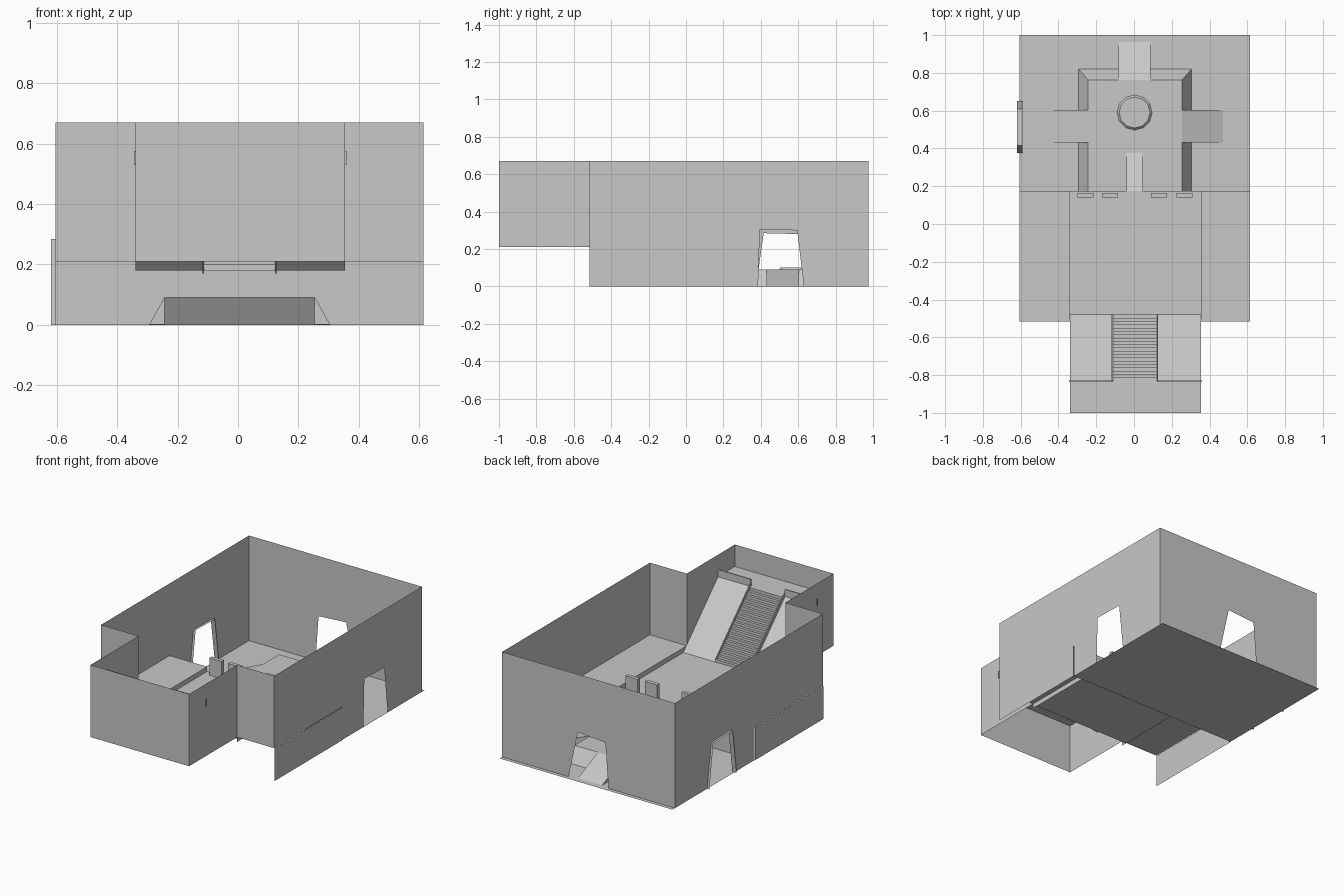
import bpy
import bmesh
import math

cube = bpy.data.objects.get("Cube")
if cube:
    bpy.data.objects.remove(cube, do_unlink=True)

grey = bpy.data.materials.new("plain_grey")
grey.use_nodes = True
COLOUR = (0.58, 0.58, 0.58, 1)
grey.diffuse_color = COLOUR
grey.node_tree.nodes["Principled BSDF"].inputs["Base Color"].default_value = COLOUR

# Main dimensions
LEFT, RIGHT = 0.615, -0.605
BACK, STEP, FRONT, ALCOVE = 0.975, 0.175, -0.515, -1.0
TOP, SIDE_Z, MID_Z, DECK_Z, LANDING_Z = 0.67, 0.21, 0.18, 0.09, 0.53
A_R, A_L = -0.34, 0.355
S_R, S_L = -0.115, 0.125
STAIR_Y, STAIR_END = -0.48, -0.83


def sheet(name, polygons):
    """Thin surface made from a list of polygons."""
    bm = bmesh.new()
    for poly in polygons:
        bm.faces.new([bm.verts.new(p) for p in poly])
    bmesh.ops.remove_doubles(bm, verts=bm.verts, dist=1e-5)
    mesh = bpy.data.meshes.new(name)
    bm.to_mesh(mesh)
    bm.free()
    ob = bpy.data.objects.new(name, mesh)
    bpy.context.collection.objects.link(ob)
    mesh.materials.append(grey)
    return ob


def floor(name, x0, x1, y0, y1, z):
    return sheet(name, [[(x0, y0, z), (x1, y0, z), (x1, y1, z), (x0, y1, z)]])


def wall_x(name, x, outline):
    return sheet(name, [[(x, y, z) for y, z in outline]])


def wall_y(name, y, outline):
    return sheet(name, [[(x, y, z) for x, z in outline]])


def rect(a, b, z0, z1):
    return [(a, z0), (b, z0), (b, z1), (a, z1)]


def notched(a, b, z0, z1, notch):
    """Rectangle with an opening cut into its lower edge."""
    return [(a, z0)] + notch + [(b, z0), (b, z1), (a, z1)]


def box(name, x0, x1, y0, y1, z0, z1):
    ob = sheet(name, [])
    bm = bmesh.new()
    bmesh.ops.create_cube(bm, size=1)
    for v in bm.verts:
        v.co = (x1 if v.co.x > 0 else x0, y1 if v.co.y > 0 else y0,
                z1 if v.co.z > 0 else z0)
    bm.to_mesh(ob.data)
    bm.free()
    return ob


def sweep(name, profile, x0, x1):
    """Ribbon of (y, z) points carried across x."""
    return sheet(name, [[(x0, *p), (x1, *p), (x1, *q), (x0, *q)]
                        for p, q in zip(profile, profile[1:])])


def ramp(name, high, low, side, z_high, z_low):
    """Sloped face with two triangular sides; side is the half-width vector."""
    def at(p, s, z):
        return (p[0] + s * side[0], p[1] + s * side[1], z)
    faces = [[at(high, -1, z_high), at(high, 1, z_high),
              at(low, 1, z_low), at(low, -1, z_low)]]
    for s in (-1, 1):
        faces.append([at(high, s, z_high), at(low, s, z_low), at(high, s, z_low)])
    return sheet(name, faces)


# Floors on each level
floor("rear_floor", RIGHT, LEFT, STEP, 1.0, 0)
floor("middle_floor", A_R, A_L, STAIR_Y, STEP, MID_Z)
for name, x0, x1, edge in (("right", RIGHT, A_R, A_R), ("left", A_L, LEFT, A_L)):
    floor(name + "_side_floor", x0, x1, FRONT, STEP, SIDE_Z)
    wall_x(name + "_floor_edge", edge, rect(FRONT, STEP, MID_Z, SIDE_Z))
    wall_y(name + "_front_wall", FRONT, rect(x0, x1, SIDE_Z, TOP))
    wall_x(name + "_alcove_wall", edge, rect(ALCOVE, FRONT, SIDE_Z, TOP))
wall_y("alcove_front_wall", ALCOVE, rect(A_R, A_L, SIDE_Z, TOP))

# Outer walls with tapered doorways
left_door = [(0.385, 0), (0.395, 0.305), (0.595, 0.3), (0.63, 0)]
right_door = [(0.375, 0), (0.415, 0.285), (0.61, 0.28), (0.65, 0)]
back_door = [(-0.136, 0), (-0.114, 0.287), (0.08, 0.3), (0.146, 0)]
for name, x, door in (("left", LEFT, left_door), ("right", RIGHT, right_door)):
    wall_x(name + "_wall", x, [(FRONT, SIDE_Z), (STEP, SIDE_Z)]
           + notched(STEP, BACK, 0, TOP, door)[:-1] + [(FRONT, TOP)])
    out = x + math.copysign(0.003, x)
    wall_x(name + "_lower_panel", out, rect(FRONT, STEP, 0, SIDE_Z))
wall_y("back_wall", BACK, notched(RIGHT, LEFT, 0, TOP, back_door))
sheet("right_door_frame", [[(-0.62, *p), (-0.59, *p), (-0.59, *q), (-0.62, *q)]
                           for p, q in zip(right_door, right_door[1:])])

# Retaining wall below the step
D_R, D_L, D_BACK, INSET = -0.293, 0.304, 0.82, 0.05
step_notch = [(D_R, 0), (D_R + INSET, DECK_Z), (D_L - INSET, DECK_Z), (D_L, 0)]
wall_y("step_wall", STEP, [(RIGHT, 0)] + step_notch + [
    (LEFT, 0), (LEFT, SIDE_Z), (A_L, SIDE_Z), (A_L, MID_Z),
    (A_R, MID_Z), (A_R, SIDE_Z), (RIGHT, SIDE_Z)])

# Raised deck with sloped sides
low = [(D_R, STEP, 0), (D_R, D_BACK, 0), (D_L, D_BACK, 0), (D_L, STEP, 0)]
i_r, i_l, i_b = D_R + INSET, D_L - INSET, D_BACK - INSET - 0.008
high = [(i_r, STEP, DECK_Z), (i_r, i_b, DECK_Z), (i_l, i_b, DECK_Z), (i_l, STEP, DECK_Z)]
sheet("raised_deck", [high] + [[low[i], low[i + 1], high[i + 1], high[i]]
                               for i in range(3)])

# Ramps leading off the deck
ramp("right_ramp", (i_r, 0.517), (-0.44, 0.517), (0, 0.086), DECK_Z, 0.001)
ramp("left_ramp", (i_l, 0.517), (0.47, 0.517), (0, 0.086), DECK_Z, 0.001)
ramp("back_ramp", (0.003, i_b), (0.003, 0.963), (0.085, 0), DECK_Z, 0.001)
ramp("front_ramp", (0.003, STEP), (0.003, 0.375), (0.042, 0), MID_Z, DECK_Z)

# Round dais
bpy.ops.mesh.primitive_cone_add(vertices=12, radius1=0.093, radius2=0.082,
                                depth=0.012, location=(0.003, 0.59, DECK_Z + 0.006))
dais = bpy.context.object
dais.name = "round_dais"
dais.data.materials.append(grey)

# Low parapet blocks along the step
for i, x in enumerate((-0.3, -0.17, 0.09, 0.225)):
    box("parapet_block_%d" % (i + 1), x, x + 0.085, 0.14, 0.165, MID_Z, 0.29)

# Staircase between two slopes, with thin kerbs
COUNT = 20
rise, run = (LANDING_Z - MID_Z) / COUNT, (STAIR_END - STAIR_Y) / COUNT
steps = [(STAIR_Y, MID_Z)]
for i in range(COUNT):
    y, z = STAIR_Y + run * i, MID_Z + rise * (i + 1)
    steps += [(y, z), (y + run, z)]
sweep("stairs", steps, S_R, S_L)
slope = [(STAIR_Y, MID_Z), (STAIR_END, LANDING_Z)]
for name, x0, x1, kerb in (("right", A_R, S_R, S_R), ("left", S_L, A_L, S_L)):
    sweep(name + "_slope", slope, x0, x1)
    loop = [(STAIR_Y, MID_Z - 0.01), (STAIR_Y, MID_Z + 0.025),
            (STAIR_END, LANDING_Z + 0.025), (STAIR_END, LANDING_Z - 0.01)]
    sweep(name + "_kerb_edge", loop + loop[:1], kerb - 0.003, kerb + 0.003)
    for s in (-0.003, 0.003):
        wall_x(name + "_kerb_side", kerb + s, loop)

# Upper landing and its parapets
floor("landing", A_R, A_L, ALCOVE, STAIR_END, LANDING_Z)
box("right_landing_parapet", A_R - 0.005, S_R, -0.837, -0.829, LANDING_Z, 0.575)
box("left_landing_parapet", S_L, A_L + 0.005, -0.837, -0.829, LANDING_Z, 0.575)
